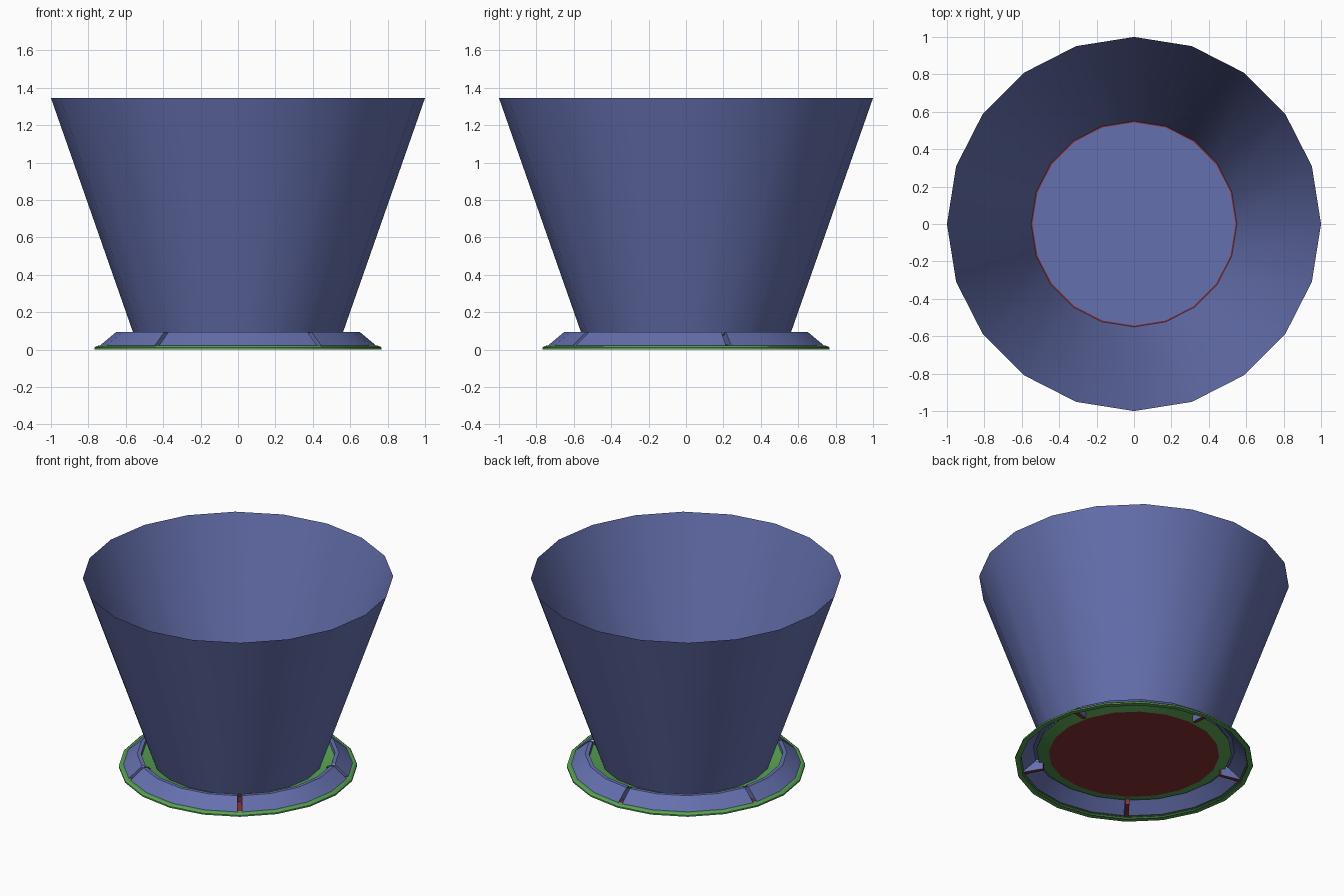
import bpy, bmesh
from math import sin, cos, radians

if "Cube" in bpy.data.objects:
    bpy.data.objects.remove(bpy.data.objects["Cube"])

SIDES = 20
STEP = 360 / SIDES
HALF_SLOT = 1.15                              # half slot width, degrees
SLOTS = [18 + 72 * k for k in range(5)]


def material(name, rgb):
    m = bpy.data.materials.new(name)
    m.diffuse_color = (*rgb, 1)
    m.use_nodes = True
    m.node_tree.nodes["Principled BSDF"].inputs["Base Color"].default_value = m.diffuse_color
    return m


BLUE = material("blue", (0.13, 0.16, 0.42))
GREEN = material("green", (0.10, 0.36, 0.09))
RED = material("red", (0.25, 0.03, 0.035))


def polar(r, z, deg):
    a = radians(deg)
    return (r * cos(a), r * sin(a), z)


def finish(name, bm, mat, smooth=30):
    bmesh.ops.remove_doubles(bm, verts=bm.verts, dist=1e-5)
    me = bpy.data.meshes.new(name)
    bm.to_mesh(me)
    bm.free()
    me.materials.append(mat)
    ob = bpy.data.objects.new(name, me)
    bpy.context.collection.objects.link(ob)
    bpy.ops.object.select_all(action='DESELECT')
    ob.select_set(True)
    bpy.context.view_layer.objects.active = ob
    bpy.ops.object.shade_smooth_by_angle(angle=radians(smooth))
    return ob


def sweep(bm, profile, angles):
    """Sweep an (r, z) profile through a list of angles."""
    rows = [[bm.verts.new(polar(r, z, a)) for r, z in profile] for a in angles]
    for p, q in zip(rows, rows[1:]):
        for i in range(len(profile) - 1):
            bm.faces.new((p[i], q[i], q[i + 1], p[i + 1]))


def revolve(name, profile, mat):
    bm = bmesh.new()
    sweep(bm, profile, [STEP * i for i in range(SIDES + 1)])
    return finish(name, bm, mat)


def disc(name, r, z, mat, up):
    bm = bmesh.new()
    vs = [bm.verts.new(polar(r, z, STEP * i)) for i in range(SIDES)]
    bm.faces.new(vs if up else vs[::-1])
    return finish(name, bm, mat)


# open tapered cup with its inner floor and base
revolve("cup_wall", [(0.55, 0.06), (1.0, 1.345)], BLUE)
disc("cup_floor", 0.543, 0.066, BLUE, True)
disc("cup_base", 0.55, 0.06, RED, False)

# green foot rim and inner ring joining the saucer to the cup
revolve("foot_rim", [(0.735, 0.0), (0.768, 0.0), (0.768, 0.01),
                     (0.755, 0.02), (0.73, 0.022)], GREEN)
revolve("inner_ring", [(0.63, 0.08), (0.55, 0.06)][::-1][::-1], GREEN)

# sloped saucer in five sectors, with slot side walls
bm = bmesh.new()
slope = [(0.74, 0.02), (0.65, 0.095), (0.625, 0.095), (0.62, 0.078)]
for s in SLOTS:
    angles = ([s + HALF_SLOT] + [s + STEP * i for i in (1, 2, 3)]
              + [s + 72 - HALF_SLOT])
    sweep(bm, slope, angles)
    for d in (HALF_SLOT, -HALF_SLOT):
        bm.faces.new([bm.verts.new(polar(r, z, s + d)) for r, z in
                      ((0.74, 0.02), (0.65, 0.095), (0.60, 0.08), (0.60, 0.03))])
finish("saucer_slope", bm, BLUE)

# slot floors and end walls
bm = bmesh.new()
for s in SLOTS:
    sweep(bm, [(0.74, 0.02), (0.60, 0.03), (0.60, 0.08)],
          [s - HALF_SLOT, s + HALF_SLOT])
finish("slot_floors", bm, RED)
